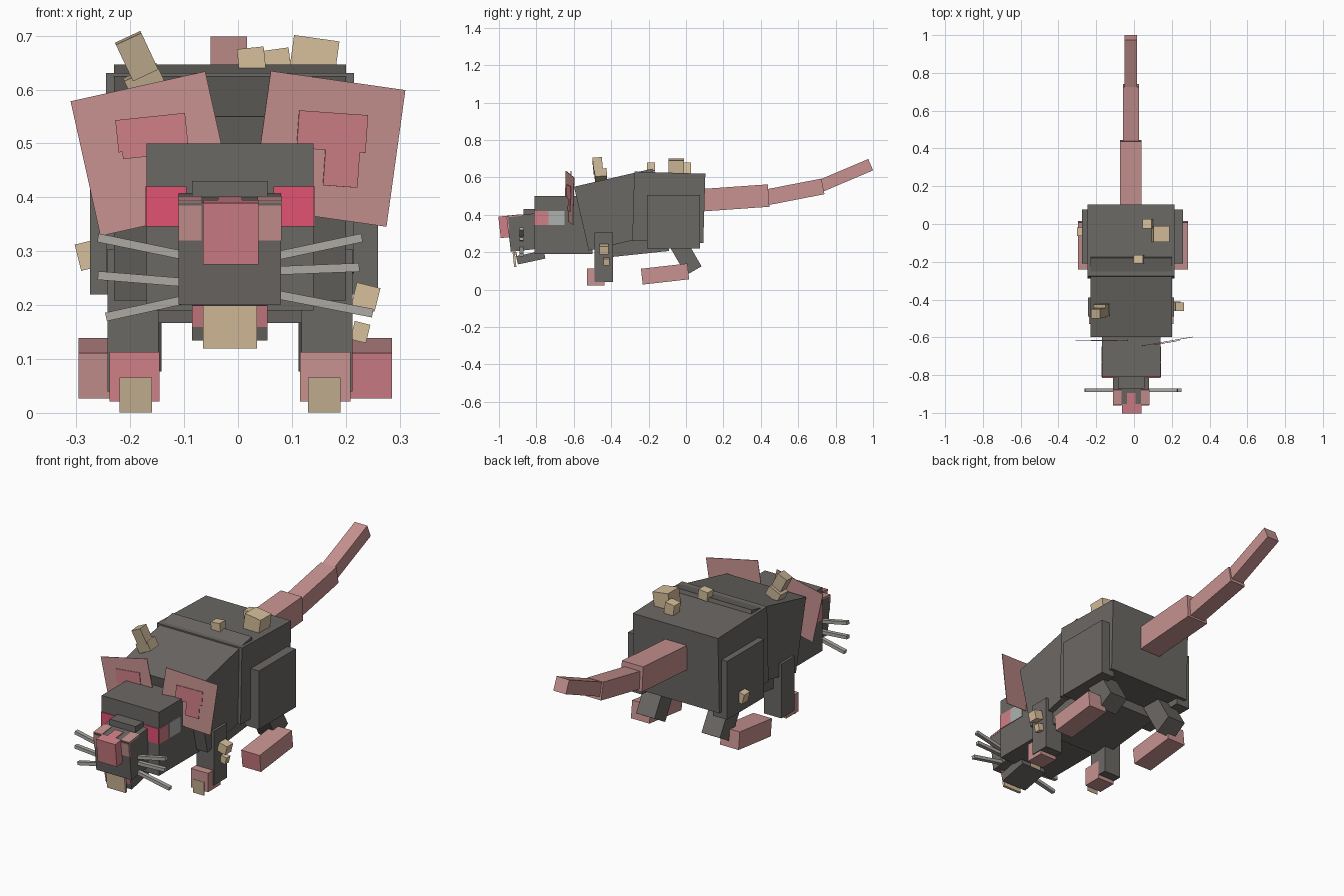
import bpy
from math import radians, hypot, atan2, degrees

old = bpy.data.objects.get("Cube")
if old:
    bpy.data.objects.remove(old, do_unlink=True)


def material(name, r, g, b):
    m = bpy.data.materials.new(name)
    m.diffuse_color = (r, g, b, 1)
    m.use_nodes = True
    m.node_tree.nodes["Principled BSDF"].inputs["Base Color"].default_value = (r, g, b, 1)
    return m


fur = material("dark grey fur", .148, .138, .128)
skin = material("dusty pink skin", .57, .29, .28)
rose = material("rose skin", .63, .215, .245)
red = material("eye red", .75, .085, .17)
pale = material("eye pale", .42, .45, .43)
tan = material("tan bone", .68, .52, .33)
dull = material("dull bone", .52, .41, .27)
grey = material("whisker grey", .42, .40, .37)

MID = -.015  # centre line of the animal


def box(name, size, loc, mat, rot=(0, 0, 0), front=None):
    """Box with its own size, place and tilt; front recolours the -y face."""
    bpy.ops.mesh.primitive_cube_add(size=1)
    ob = bpy.context.object
    ob.name = name
    for v in ob.data.vertices:
        v.co = [c * s for c, s in zip(v.co, size)]
    ob.location = loc
    ob.rotation_euler = [radians(a) for a in rot]
    ob.data.materials.append(mat)
    if front:
        ob.data.materials.append(front)
        for f in ob.data.polygons:
            f.material_index = int(f.normal.y < -.9)
    return ob


# Trunk
box("hips", (.46, .38, .37), (MID, -.092, .44), fur, (-1.7, 0, 0))
box("chest", (.43, .43, .35), (MID, -.35, .4275), fur, (13, 0, 0))
box("belly", (.37, .38, .15), (MID, -.288, .261), fur, (6, 0, 0))

# Head
box("head", (.31, .31, .31), (MID, -.655, .345), fur)
box("snout", (.19, .16, .19), (MID, -.868, .305), fur, (6.5, 0, 0))
box("nose", (.103, .05, .115), (MID + .002, -.972, .335), rose, (6.5, 0, 0))
box("nose_bridge", (.045, .06, .008), (MID, -.924, .394), rose, (6.5, 0, 0))
box("brow", (.14, .06, .035), (MID, -.84, .413), fur)
box("jaw", (.14, .15, .045), (MID, -.83, .172), fur, (12, 0, 0))
box("jaw_gum", (.14, .006, .04), (MID, -.906, .18), rose, (12, 0, 0))
box("front_teeth", (.1, .012, .08), (MID, -.917, .16), tan, (6, 0, 0))

# Paired parts, with side -1 for right and 1 for left
for side, tag in ((-1, "right"), (1, "left")):
    def x(d):
        return MID + side * d

    # Pink snout patches
    box(tag + "_snout_patch", (.043, .008, .065), (x(.074), -.952, .353), skin, (6.5, 0, 0))
    box(tag + "_snout_top_patch", (.045, .08, .008), (x(.074), -.917, .394), skin, (6.5, 0, 0))

    # Eyes
    box(tag + "_eye_front", (.075, .006, .075), (x(.118), -.811, .383), red)
    box(tag + "_eye_side", (.006, .075, .075), (x(.155), -.773, .383), rose)
    box(tag + "_eye_white", (.006, .085, .075), (x(.155), -.692, .383), pale)

    # Legs and feet
    box(tag + "_thigh", (.075, .285, .285), (x(.23) + .0075, -.067, .362), fur)
    box(tag + "_shin", (.1, .095, .2), (x(.177), -.008, .187), fur, (30, 0, 0))
    box(tag + "_back_foot", (.1, .25, .085), (x(.241) + .01, -.112, .083), skin, (6.5, 0, 0),
        front=rose if side > 0 else skin)
    box(tag + "_front_leg", (.095, .1, .265), (x(.18), -.44, .172), fur)
    box(tag + "_front_foot", (.093, .095, .092), (x(.177), -.482, .067), skin,
        front=rose if side < 0 else skin)
    box(tag + "_claw", (.06, .002, .065), (x(.175), -.532, .033), dull)

# Ears and inner ear patches
box("right_ear", (.256, .003, .256), (-.158, -.615, .481), skin, (0, -12.5, 0))
box("right_inner_ear", (.13, .003, .06), (-.16, -.619, .52), rose, (0, -6, 0))
box("right_inner_ear_low", (.08, .003, .03), (-.175, -.619, .49), rose, (0, -6, 0))
box("left_ear", (.256, .003, .256), (.168, -.623, .49), skin, (0, 8, 10))
box("left_inner_ear", (.13, .003, .07), (.175, -.628, .522), rose, (0, 4, 10))
box("left_inner_ear_low", (.065, .003, .07), (.192, -.625, .455), rose, (0, 4, 10))

# Whiskers as thin bars between two points seen from the front
whiskers = ((-.26, .325, -.1, .292), (-.26, .255, -.1, .242), (-.245, .178, -.1, .21),
            (.07, .291, .23, .325), (.07, .264, .225, .27), (.07, .22, .25, .185))
for i, (x0, z0, x1, z1) in enumerate(whiskers):
    box(f"whisker_{i + 1}", (hypot(x1 - x0, z1 - z0), .02, .016),
        ((x0 + x1) / 2, -.88, (z0 + z1) / 2), grey,
        (0, -degrees(atan2(z1 - z0, x1 - x0)), 0))

# Tail: three segments, each thinner and steeper
for i, (w, length, h, y, z, tilt) in enumerate((
        (.115, .36, .12, .262, .49, 4),
        (.085, .31, .085, .58, .522, 11),
        (.068, .29, .066, .854, .611, 23))):
    box(f"tail_{i + 1}", (w, length, h), (MID - .002, y, z), skin, (tilt, 0, 0))

# Bony lumps on the hide
lumps = (((.052, .05, .075), (-.188, -.472, .662), (5, -25, 0), dull),
         ((.068, .065, .045), (-.172, -.456, .612), (5, -25, 0), dull),
         ((.085, .085, .075), (.141, -.052, .658), (0, 8, 0), tan),
         ((.05, .05, .06), (.073, .002, .645), (0, -8, 0), tan),
         ((.05, .045, .045), (.025, -.187, .655), (0, -6, 0), tan),
         ((.045, .047, .045), (.237, -.438, .215), (0, 14, 0), tan),
         ((.03, .03, .035), (.227, -.425, .15), (0, 14, 0), tan),
         ((.035, .045, .05), (-.28, -.04, .292), (0, -14, 0), tan))
for i, (size, loc, rot, mat) in enumerate(lumps):
    box(f"lump_{i + 1}", size, loc, mat, rot)
